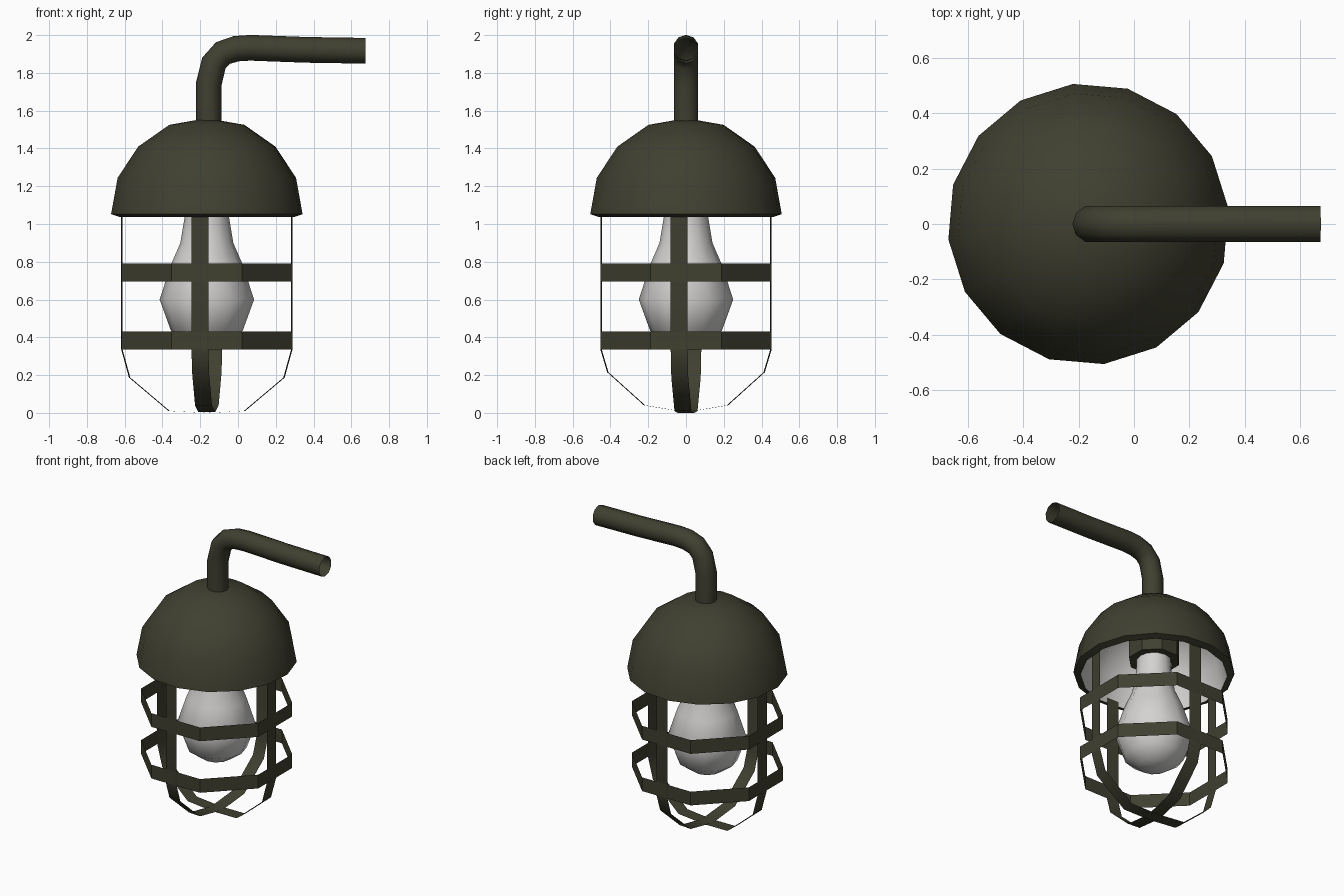
import bpy, bmesh, math
from mathutils import Vector

if "Cube" in bpy.data.objects:
    bpy.data.objects.remove(bpy.data.objects["Cube"])

CX = -0.165                     # lamp axis in x
TWIST = math.radians(-4.6)      # slight turn of the cage bars


def material(name, rgb):
    m = bpy.data.materials.new(name)
    m.diffuse_color = (*rgb, 1)
    m.use_nodes = True
    m.node_tree.nodes["Principled BSDF"].inputs["Base Color"].default_value = m.diffuse_color
    return m


OLIVE = material("dark_olive_metal", (0.05, 0.05, 0.03))
WHITE = material("pale_grey", (0.66, 0.65, 0.64))


def finish(name, bm, mats, angle=50):
    bmesh.ops.remove_doubles(bm, verts=bm.verts, dist=1e-5)
    bmesh.ops.recalc_face_normals(bm, faces=bm.faces)
    me = bpy.data.meshes.new(name)
    bm.to_mesh(me)
    bm.free()
    for m in mats:
        me.materials.append(m)
    for p in me.polygons:
        p.use_smooth = True
    me.set_sharp_from_angle(angle=math.radians(angle))
    ob = bpy.data.objects.new(name, me)
    bpy.context.collection.objects.link(ob)
    return ob


def skin(bm, rows, closed=True, mat_rule=None):
    """Bridge rows of points with quads (triangles where a row is a pole)."""
    vs = [[bm.verts.new(p) for p in r] for r in rows]
    n = len(vs[0])
    for i in range(len(vs) - 1):
        for j in range(n if closed else n - 1):
            k = (j + 1) % n
            f = bm.faces.new((vs[i][j], vs[i][k], vs[i + 1][k], vs[i + 1][j]))
            if mat_rule:
                f.material_index = mat_rule(i)


def lathe(name, profile, sides, phase=0.0, mats=(OLIVE,), mat_rule=None, angle=50):
    bm = bmesh.new()
    rows = []
    for r, z in profile:
        rows.append([(CX + r * math.cos(phase + 2 * math.pi * j / sides),
                      r * math.sin(phase + 2 * math.pi * j / sides), z)
                     for j in range(sides)])
    skin(bm, rows, True, mat_rule)
    bmesh.ops.remove_doubles(bm, verts=bm.verts, dist=1e-5)
    bmesh.ops.dissolve_degenerate(bm, edges=bm.edges, dist=1e-5)
    return finish(name, bm, mats, angle)


# Domed shade: olive outside and rim, pale inside
outer = [(0, 1.56), (0.2, 1.525), (0.365, 1.41), (0.475, 1.245), (0.51, 1.052), (0.465, 1.037)]
inner = [(0.435, 1.23), (0.335, 1.38), (0.18, 1.485), (0, 1.515)]
lathe("shade", outer + inner, 16, math.radians(6.3), (OLIVE, WHITE),
      lambda i: 0 if i < len(outer) - 1 else 1)

# Socket inside the shade
lathe("socket", [(0, 1.5), (0.165, 1.49), (0.165, 1.14), (0.13, 1.14), (0, 1.15)], 8,
      math.pi / 8, angle=30)

# Bulb
lathe("bulb", [(0, 0.35), (0.1, 0.37), (0.19, 0.435), (0.25, 0.6), (0.19, 0.785),
               (0.14, 0.9), (0.115, 1.05), (0.11, 1.16), (0, 1.17)], 12, 0, (WHITE,))

# Two flat octagonal cage rings
R = 0.4525 / math.cos(math.pi / 8)
for name, z in (("lower_ring", 0.335), ("upper_ring", 0.695)):
    lathe(name, [(R, z), (R, z + 0.096)], 8, math.pi / 8, angle=30)


# Cage bars: thin straps running down one side, under and up the other
def strap(name, half, turn):
    pts = [(-r, z) for r, z in half] + [(r, z) for r, z in reversed(half[:-1])]
    c, s = math.cos(turn), math.sin(turn)
    bm = bmesh.new()
    skin(bm, [[(CX + u * c - w * s, u * s + w * c, z) for w in (-0.045, 0.045)]
              for u, z in pts], False)
    finish(name, bm, (OLIVE,))


strap("side_bars", [(0.451, 1.15), (0.451, 0.335), (0.41, 0.187), (0.2, 0.01), (0, 0.0)], TWIST)
strap("front_back_bars", [(0.451, 1.15), (0.451, 0.335), (0.415, 0.215), (0.22, 0.04), (0, 0.004)],
      TWIST + math.pi / 2)

# Bent tube arm, open at the end
path = [Vector((x, 0, z)) for x, z in
        ((-0.155, 1.5), (-0.155, 1.74), (-0.128, 1.852), (-0.08, 1.905), (-0.01, 1.928),
         (0.065, 1.933), (0.36, 1.922), (0.675, 1.917))]
bm = bmesh.new()
rows = []
for i, p in enumerate(path):
    t = (path[min(i + 1, len(path) - 1)] - path[max(i - 1, 0)]).normalized()
    if i in (0, 1):
        t = Vector((0.1 * i, 0, 1)).normalized()
    side = Vector((0, 1, 0))
    up = t.cross(side)
    rows.append([p + 0.068 * (side * math.cos(a) + up * math.sin(a))
                 for a in (2 * math.pi * j / 10 + math.pi / 10 for j in range(10))])
skin(bm, rows)
finish("arm_tube", bm, (OLIVE,))
